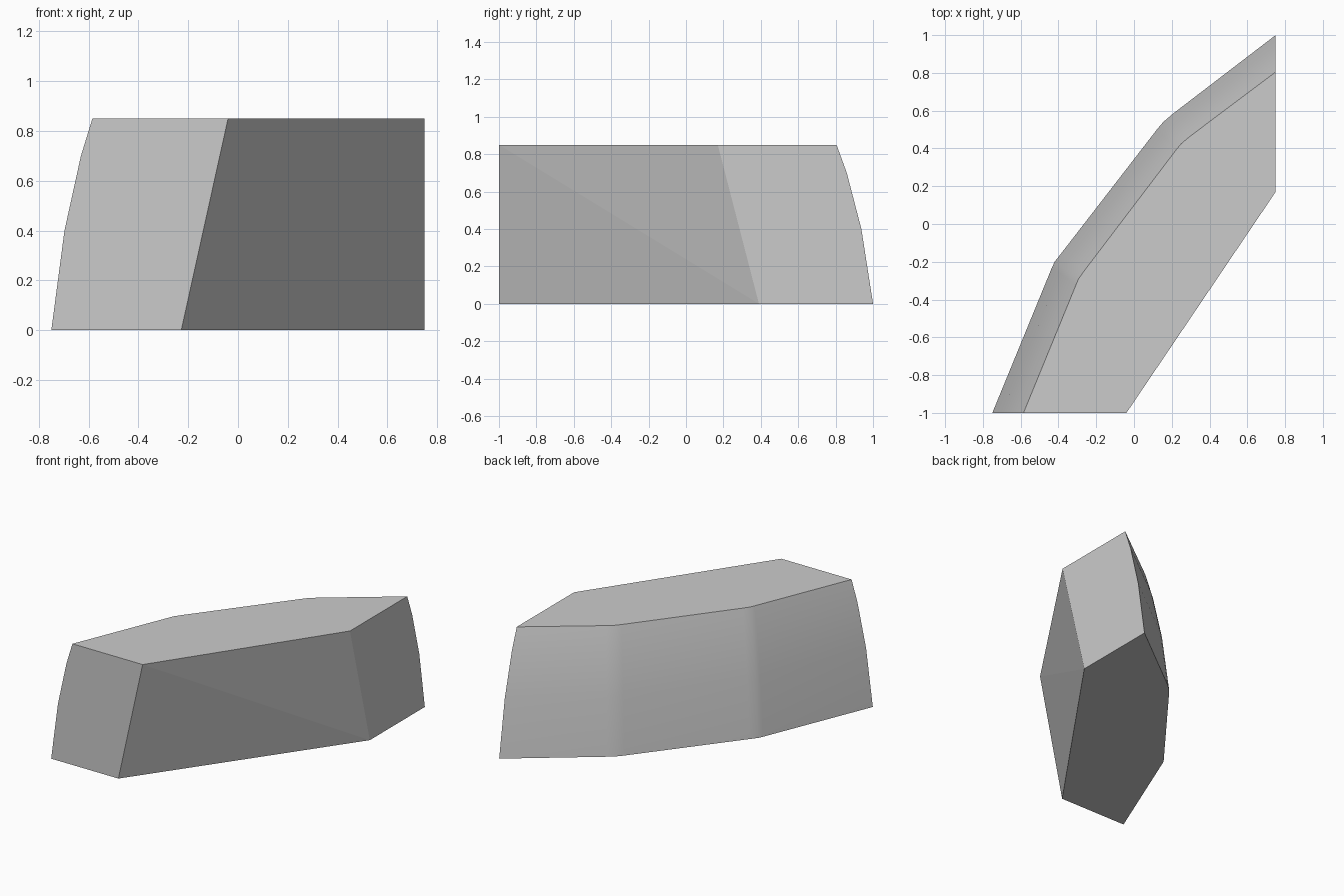
import bpy, bmesh, math

if "Cube" in bpy.data.objects:
    bpy.data.objects.remove(bpy.data.objects["Cube"])

# Outer (curved) wall plan: bottom and top outlines, point for point
OUTER_BOTTOM = [(-0.75, -1), (-0.435, -0.232), (-0.42, -0.2), (-0.385, -0.155),
                (0.125, 0.505), (0.155, 0.54), (0.205, 0.583), (0.75, 1)]
OUTER_TOP = [(-0.585, -1), (-0.307, -0.322), (-0.295, -0.293), (-0.265, -0.25),
             (0.225, 0.395), (0.25, 0.425), (0.295, 0.463), (0.75, 0.805)]
# Rows of the wall: height and how far it leans towards the top outline
ROWS = [(0, 0), (0.4, 0.32), (0.7, 0.72), (0.85, 1)]

bm = bmesh.new()
rows = []
for z, t in ROWS:
    rows.append([bm.verts.new((a[0] + (b[0] - a[0]) * t, a[1] + (b[1] - a[1]) * t, z))
                 for a, b in zip(OUTER_BOTTOM, OUTER_TOP)])

# Straight inner wall corners
low_front = bm.verts.new((-0.228, -1, 0))
low_right = bm.verts.new((0.75, 0.39, 0))
top_front = bm.verts.new((-0.04, -1, 0.85))
top_right = bm.verts.new((0.75, 0.17, 0.85))

# Curved outer wall
for lower, upper in zip(rows, rows[1:]):
    for i in range(len(lower) - 1):
        bm.faces.new((lower[i], lower[i + 1], upper[i + 1], upper[i]))

# Top, bottom, both end faces and the folded inner wall
bm.faces.new(rows[0] + [low_right, low_front])
bm.faces.new(rows[-1] + [top_right, top_front])
bm.faces.new([r[0] for r in rows] + [top_front, low_front])
bm.faces.new([r[-1] for r in rows] + [top_right, low_right])
bm.faces.new((low_front, low_right, top_front))
bm.faces.new((low_right, top_right, top_front))
bmesh.ops.recalc_face_normals(bm, faces=bm.faces)

mesh = bpy.data.meshes.new("curved_block")
bm.to_mesh(mesh)
bm.free()
block = bpy.data.objects.new("curved_block", mesh)
bpy.context.collection.objects.link(block)

# Smooth the curved wall, keep the block edges sharp
bpy.context.view_layer.objects.active = block
block.select_set(True)
bpy.ops.object.shade_smooth_by_angle(angle=math.radians(30))
# The inner wall stays faceted
for face in mesh.polygons:
    if len(face.vertices) != 4:
        face.use_smooth = False
